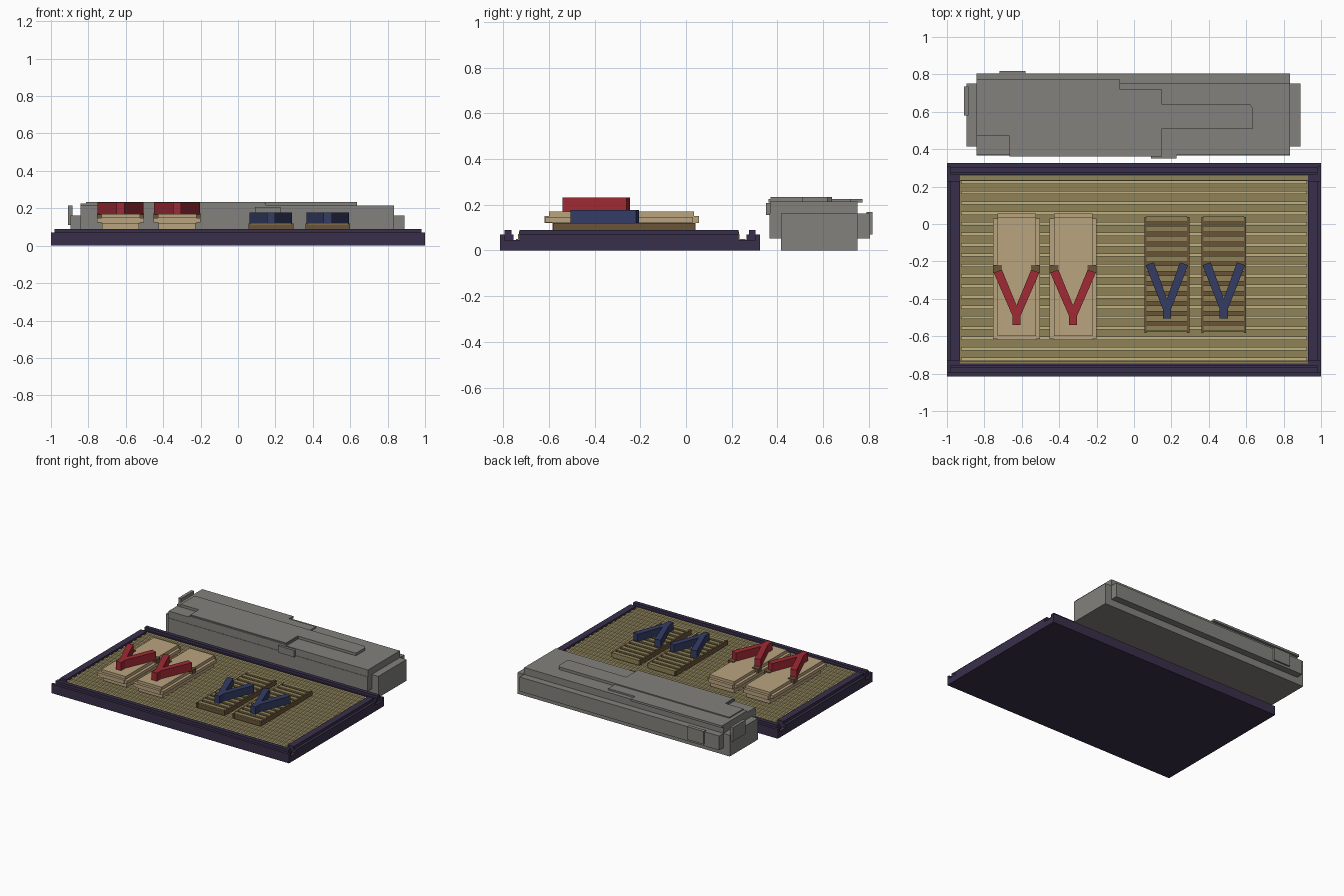
import bpy, bmesh

cube = bpy.data.objects.get("Cube")
if cube:
    bpy.data.objects.remove(cube, do_unlink=True)


def material(name, rgb):
    m = bpy.data.materials.new(name)
    m.use_nodes = True
    # sRGB bytes to linear
    col = tuple((c / 255 / 12.92) if c < 11 else ((c / 255 + 0.055) / 1.055) ** 2.4 for c in rgb) + (1,)
    m.diffuse_color = col
    m.node_tree.nodes["Principled BSDF"].inputs["Base Color"].default_value = col
    return m


STONE = material("grey stone", (130, 129, 124))
FRAME = material("dark purple wood", (57, 47, 74))
SLAT = material("olive bamboo", (143, 130, 88))
RIDGE = material("pale bamboo", (192, 178, 128))
BEIGE = material("beige straw", (186, 163, 126))
BROWN = material("brown wood", (106, 84, 58))
RED = material("red cloth", (160, 42, 52))
BLUE = material("navy cloth", (52, 60, 100))


def prism(name, outline, z0, z1, mat):
    """Extrude a flat outline between two heights."""
    bm = bmesh.new()
    face = bm.faces.new([bm.verts.new((x, y, z0)) for x, y in outline])
    new = bmesh.ops.extrude_face_region(bm, geom=[face])["geom"]
    bmesh.ops.translate(bm, vec=(0, 0, z1 - z0), verts=[v for v in new if isinstance(v, bmesh.types.BMVert)])
    bmesh.ops.recalc_face_normals(bm, faces=bm.faces)
    mesh = bpy.data.meshes.new(name)
    bm.to_mesh(mesh)
    bm.free()
    mesh.materials.append(mat)
    obj = bpy.data.objects.new(name, mesh)
    bpy.context.collection.objects.link(obj)
    return obj


def box(name, x0, x1, y0, y1, z0, z1, mat):
    return prism(name, [(x0, y0), (x1, y0), (x1, y1), (x0, y1)], z0, z1, mat)


def strap(name, cx, tip, top, half, z0, z1, mat):
    """V-shaped thong with its point towards the front."""
    w = 0.022
    right = [(w, tip), (w, tip + 0.05), (half + w, top - 0.015), (half - w, top), (0, tip + 0.105)]
    left = [(-x, y) for x, y in reversed(right[:-1])]
    prism(name, [(cx + x, y) for x, y in right + left], z0, z1, mat)


# Platform base and stepped rim
FRONT, BACK = -0.815, 0.325
box("platform_base", -1, 1, FRONT, BACK, 0, 0.045, FRAME)
for side, edge, s in (("front", FRONT, 1), ("back", BACK, -1)):
    def rail(part, a, b, x, z):
        lo, hi = sorted((edge + s * a, edge + s * b))
        box(f"{side}_{part}", -x, x, lo, hi, 0.045, z, FRAME)
    rail("outer_rail", 0, 0.02, 1, 0.07)
    rail("top_rail", 0.02, 0.05, 0.98, 0.09)
    rail("inner_rail", 0.05, 0.06, 0.98, 0.07)
for side, s in (("left", 1), ("right", -1)):
    for part, a, b, z in (("outer_rail", 0.98, 1, 0.07), ("top_rail", 0.93, 0.98, 0.09)):
        lo, hi = sorted((s * a, s * b))
        box(f"{side}_{part}", lo, hi, -0.73, 0.23, 0.045, z, FRAME)

# Bamboo mat with raised pale strips
box("mat_edge", -0.93, 0.93, -0.745, 0.26, 0.04, 0.05, SLAT)
box("mat_floor", -0.93, 0.93, -0.735, 0.235, 0.05, 0.072, SLAT)
for i in range(18):
    y = -0.723 + i * 0.0557
    box(f"mat_strip_{i + 1}", -0.925, 0.925, y - 0.009, y + 0.009, 0.07, 0.083, RIDGE)

# Straw sandals with red thongs
for n, cx in (("outer", -0.628), ("inner", -0.326)):
    box(f"{n}_straw_heel_sole", cx - 0.1, cx + 0.1, -0.585, 0.03, 0.08, 0.125, BEIGE)
    box(f"{n}_straw_middle", cx - 0.125, cx + 0.125, -0.615, 0.03, 0.123, 0.147, BEIGE)
    box(f"{n}_straw_top", cx - 0.103, cx + 0.103, -0.6, 0.035, 0.145, 0.17, BEIGE)
    box(f"{n}_straw_long_layer", cx - 0.103, cx + 0.103, -0.62, 0.056, 0.12, 0.15, BEIGE)
    for side, s in (("left", 1), ("right", -1)):
        px = cx + s * 0.102
        box(f"{n}_{side}_strap_pad", px - 0.024, px + 0.024, -0.262, -0.218, 0.14, 0.176, BROWN)
    strap(f"{n}_red_strap", cx, -0.54, -0.245, 0.1, 0.168, 0.232, RED)

# Slatted wooden sandals with navy thongs
for n, cx in (("inner", 0.176), ("outer", 0.48)):
    box(f"{n}_wooden_sole", cx - 0.112, cx + 0.112, -0.575, 0.035, 0.08, 0.112, BROWN)
    for side, s in (("left", 1), ("right", -1)):
        px = cx + s * 0.114
        box(f"{n}_{side}_sole_edge", px - 0.006, px + 0.006, -0.582, 0.038, 0.085, 0.12, BROWN)
    for i in range(12):
        y = -0.557 + i * 0.053
        box(f"{n}_sole_slat_{i + 1}", cx - 0.108, cx + 0.108, y - 0.016, y + 0.016, 0.085, 0.121, SLAT)
    strap(f"{n}_navy_strap", cx, -0.505, -0.205, 0.092, 0.119, 0.177, BLUE)

# Stepping stone with stacked layers
box("stone_core", -0.895, 0.89, 0.415, 0.752, 0, 0.162, STONE)
box("stone_belt", -0.842, 0.835, 0.365, 0.805, 0.053, 0.162, STONE)
box("stone_upper", -0.842, 0.835, 0.368, 0.752, 0.16, 0.214, STONE)
prism("stone_top_plate", [(-0.842, 0.47), (-0.665, 0.47), (-0.665, 0.362), (0.15, 0.362), (0.15, 0.72),
                          (-0.075, 0.72), (-0.075, 0.772), (-0.842, 0.772)], 0.21, 0.226, STONE)
prism("stone_top_ridge", [(-0.813, 0.47), (-0.66, 0.47), (-0.66, 0.37), (0.145, 0.37), (0.145, 0.51),
                          (0.635, 0.51), (0.635, 0.62), (0.62, 0.64), (-0.813, 0.64)], 0.21, 0.234, STONE)
box("stone_front_chip", 0.09, 0.228, 0.35, 0.38, 0.155, 0.207, STONE)
box("stone_back_chip", -0.72, -0.58, 0.79, 0.817, 0.07, 0.168, STONE)
box("stone_end_chip", -0.908, -0.885, 0.58, 0.735, 0.11, 0.215, STONE)
